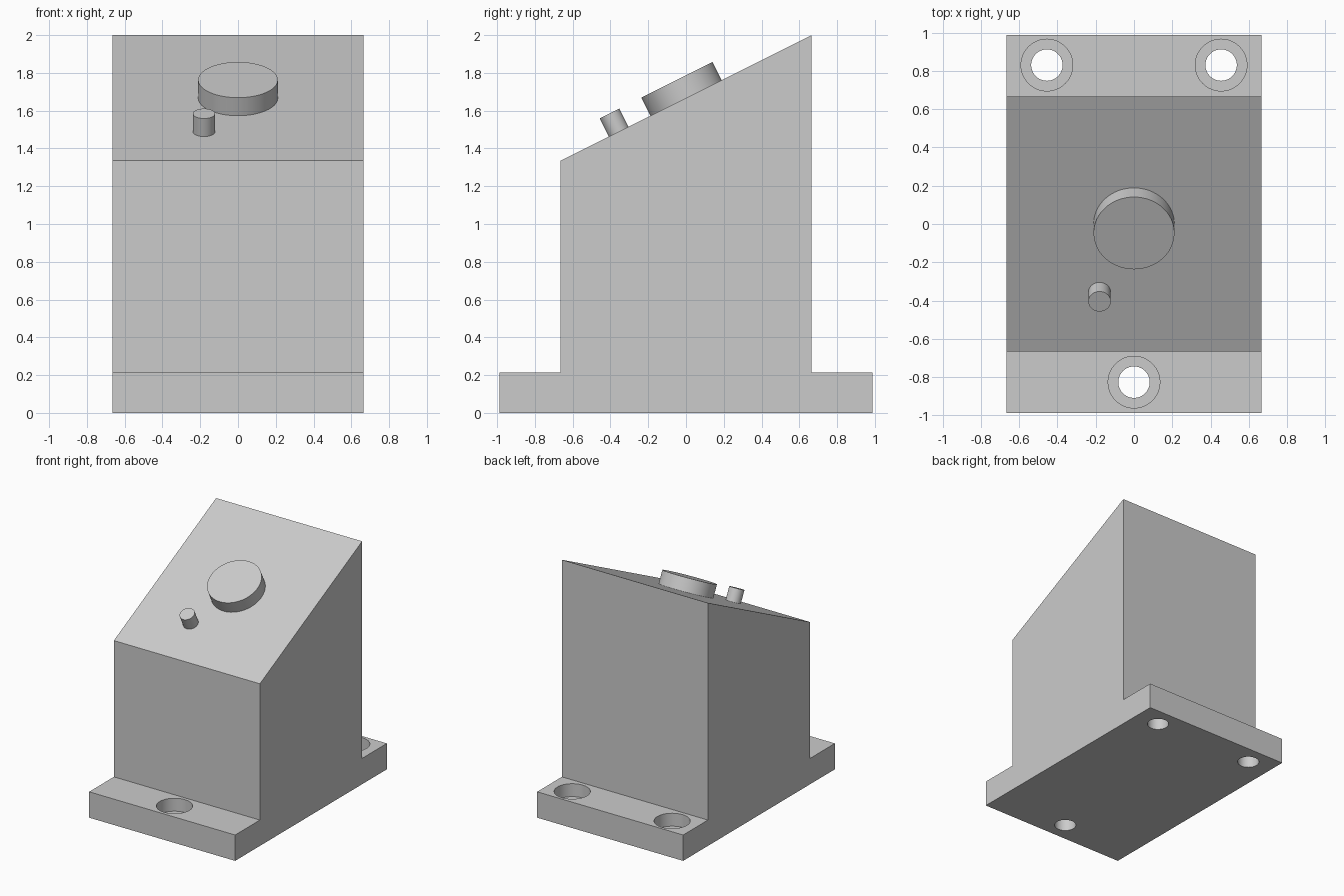
import bpy
import bmesh
import math
from mathutils import Vector

default_cube = bpy.data.objects.get("Cube")
if default_cube:
    bpy.data.objects.remove(default_cube, do_unlink=True)

grey = bpy.data.materials.new("plain grey")
grey.use_nodes = True
grey.diffuse_color = (0.6, 0.6, 0.6, 1)
grey.node_tree.nodes["Principled BSDF"].inputs["Base Color"].default_value = grey.diffuse_color

# Main dimensions
HALF = 0.665          # half width and half depth of the body
FLANGE = 0.987        # half depth of the base
BASE_H = 0.213
FRONT_H, BACK_H = 1.335, 2.0
SLOPE = math.atan2(BACK_H - FRONT_H, 2 * HALF)


def cylinder(name, radius, depth, location, tilt=0.0):
    bpy.ops.mesh.primitive_cylinder_add(vertices=64, radius=radius, depth=depth,
                                        location=location, rotation=(tilt, 0, 0))
    obj = bpy.context.object
    obj.name = name
    obj.data.materials.append(grey)
    return obj


def smooth(obj):
    bpy.ops.object.select_all(action='DESELECT')
    obj.select_set(True)
    bpy.context.view_layer.objects.active = obj
    bpy.ops.object.shade_smooth_by_angle(angle=math.radians(30))


# Housing: side profile (y, z) extruded across x, sloped top and two flanges
profile = [(-FLANGE, 0), (FLANGE, 0), (FLANGE, BASE_H), (HALF, BASE_H), (HALF, BACK_H),
           (-HALF, FRONT_H), (-HALF, BASE_H), (-FLANGE, BASE_H)]
bm = bmesh.new()
side = bm.faces.new([bm.verts.new((-HALF, y, z)) for y, z in profile])
extruded = bmesh.ops.extrude_face_region(bm, geom=[side])["geom"]
bmesh.ops.translate(bm, vec=(2 * HALF, 0, 0),
                    verts=[g for g in extruded if isinstance(g, bmesh.types.BMVert)])
bmesh.ops.recalc_face_normals(bm, faces=bm.faces)
mesh = bpy.data.meshes.new("housing")
bm.to_mesh(mesh)
bm.free()
mesh.materials.append(grey)
housing = bpy.data.objects.new("housing", mesh)
bpy.context.collection.objects.link(housing)


def cut(cutter):
    cutter.hide_render = True
    bpy.context.view_layer.objects.active = housing
    mod = housing.modifiers.new("hole", 'BOOLEAN')
    mod.operation = 'DIFFERENCE'
    mod.solver = 'EXACT'
    mod.object = cutter
    bpy.ops.object.modifier_apply(modifier=mod.name)
    bpy.data.objects.remove(cutter, do_unlink=True)


# Counterbored screw holes: one at the front, two at the back
for x, y in [(0, -0.826), (-0.455, 0.83), (0.455, 0.83)]:
    cut(cylinder("counterbore_cutter", 0.135, BASE_H, (x, y, BASE_H)))
    cut(cylinder("screw_hole_cutter", 0.082, 3 * BASE_H, (x, y, 0)))
smooth(housing)

# Round button and small peg standing square to the sloped top
normal = Vector((0, -math.sin(SLOPE), math.cos(SLOPE)))
RISE, SINK = 0.107, 0.02
for name, radius, x, y in [("round_button", 0.211, 0, 0), ("small_peg", 0.0585, -0.18, -0.357)]:
    foot = Vector((x, y, (FRONT_H + BACK_H) / 2 + y * math.tan(SLOPE)))
    smooth(cylinder(name, radius, RISE + SINK, foot + normal * (RISE - SINK) / 2, SLOPE))
